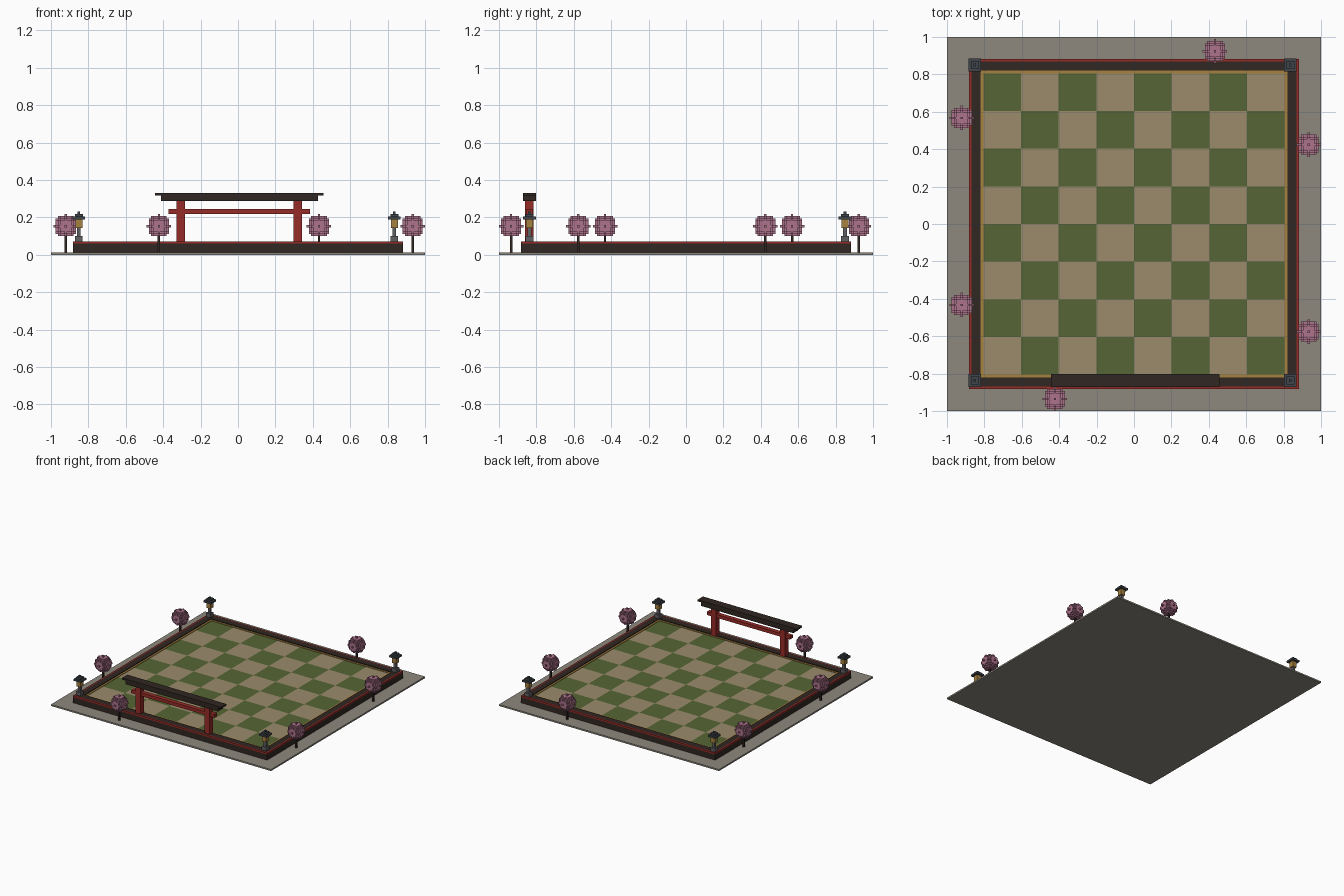
import bpy, bmesh
from mathutils import Vector

if "Cube" in bpy.data.objects:
    bpy.data.objects.remove(bpy.data.objects["Cube"])


def mat(name, r, g, b):
    m = bpy.data.materials.new(name)
    m.diffuse_color = (r, g, b, 1)
    m.use_nodes = True
    m.node_tree.nodes["Principled BSDF"].inputs["Base Color"].default_value = m.diffuse_color
    return m


STONE = mat("pale_stone", 0.27, 0.25, 0.21)
DARK = mat("dark_wood", 0.03, 0.02, 0.016)
RED = mat("red_lacquer", 0.30, 0.025, 0.02)
GOLD = mat("gold", 0.38, 0.22, 0.05)
GREEN = mat("moss_green", 0.09, 0.13, 0.035)
TAN = mat("tan_straw", 0.33, 0.26, 0.15)
GREY = mat("lantern_stone", 0.12, 0.12, 0.13)
ROOF = mat("lantern_roof", 0.05, 0.06, 0.07)
PINK = mat("blossom_pink", 0.42, 0.17, 0.26)


def finish(name, bm, *mats):
    bmesh.ops.recalc_face_normals(bm, faces=bm.faces)
    me = bpy.data.meshes.new(name)
    bm.to_mesh(me)
    bm.free()
    for m in mats:
        me.materials.append(m)
    ob = bpy.data.objects.new(name, me)
    bpy.context.collection.objects.link(ob)
    return ob


def box(name, x, y, z, material):
    """Box from (min, max) pairs."""
    bm = bmesh.new()
    bmesh.ops.create_cube(bm, size=1)
    for v in bm.verts:
        v.co = Vector([(a + b) / 2 + c * (b - a) for (a, b), c in zip((x, y, z), v.co)])
    return finish(name, bm, material)


def post(name, cx, cy, w, z0, z1, material):
    return box(name, (cx - w / 2, cx + w / 2), (cy - w / 2, cy + w / 2), (z0, z1), material)


def ring(name, outer, inner, z0, z1, material):
    """Square frame with a rectangular section."""
    bm = bmesh.new()
    loops = [[bm.verts.new((sx * r, sy * r, z)) for sx, sy in ((-1, -1), (1, -1), (1, 1), (-1, 1))]
             for r, z in ((outer, z0), (outer, z1), (inner, z1), (inner, z0))]
    for k in range(4):
        a, b = loops[k], loops[(k + 1) % 4]
        for i in range(4):
            j = (i + 1) % 4
            bm.faces.new((a[i], a[j], b[j], b[i]))
    return finish(name, bm, material)


# Ground slab and raised board frame
BASE, TOP, FLOOR = 0.0125, 0.071, 0.061
box("ground_slab", (-1, 1), (-1, 1), (0, BASE), STONE)
ring("frame_wall", 0.882, 0.82, BASE, 0.059, DARK)
ring("frame_cap", 0.87, 0.82, 0.059, TOP, DARK)
ring("red_trim", 0.882, 0.87, 0.059, TOP, RED)
ring("gold_trim", 0.82, 0.805, BASE, 0.065, GOLD)

# Chequered playing surface
bm = bmesh.new()
bmesh.ops.create_grid(bm, x_segments=8, y_segments=8, size=0.805)
for v in bm.verts:
    v.co.z = FLOOR
for f in bm.faces:
    c = f.calc_center_median()
    f.material_index = (int((c.x + 0.805) / 0.20125) + int((c.y + 0.805) / 0.20125)) % 2
finish("board_squares", bm, TAN, GREEN)

# Gate at the front
GY = -0.837
for side, x in (("left", -0.307), ("right", 0.32)):
    post("gate_post_" + side, x, GY, 0.045, TOP - 0.01, 0.288, RED)
box("gate_tie_beam", (-0.372, 0.384), (GY - 0.018, GY + 0.018), (0.218, 0.245), RED)
box("gate_lintel", (-0.413, 0.427), (GY - 0.034, GY + 0.034), (0.287, 0.317), DARK)
box("gate_roof", (-0.445, 0.456), (GY - 0.035, GY + 0.035), (0.317, 0.33), DARK)

# Corner lanterns
LANTERN = (("base", 0.041, TOP - 0.001, 0.1, GREY), ("stem", 0.02, 0.1, 0.142, GREY),
           ("light", 0.037, 0.142, 0.189, GOLD), ("eaves", 0.068, 0.189, 0.204, ROOF),
           ("roof", 0.042, 0.204, 0.218, ROOF), ("finial", 0.014, 0.218, 0.23, ROOF))
n = 0
for x in (-0.851, 0.836):
    for y in (-0.837, 0.85):
        n += 1
        for part, w, z0, z1, m in LANTERN:
            post(f"lantern_{part}_{n}", x, y, w, z0, z1, m)


def blossom(name, cx, cy, cz, s, r=5):
    """Ball of small cubes, outer faces only."""
    def inside(p):
        return p.length_squared <= r * r + 0.01
    bm = bmesh.new()
    span = range(-r, r + 1)
    for p in (Vector((i, j, k)) for i in span for j in span for k in span):
        if not inside(p):
            continue
        for axis in range(3):
            for sign in (-1, 1):
                d = Vector((0, 0, 0))
                d[axis] = sign
                if inside(p + d):
                    continue
                u, v = Vector((0, 0, 0)), Vector((0, 0, 0))
                u[(axis + 1) % 3] = 0.5
                v[(axis + 2) % 3] = 0.5 * sign
                mid = p + d * 0.5
                bm.faces.new([bm.verts.new(Vector((cx, cy, cz)) + q * s)
                              for q in (mid - u - v, mid + u - v, mid + u + v, mid - u + v)])
    bmesh.ops.remove_doubles(bm, verts=bm.verts, dist=s * 0.1)
    return finish(name, bm, PINK)


# Blossom trees around the border
TREES = ((-0.921, 0.567), (-0.921, -0.433), (0.934, 0.424), (0.934, -0.576),
         (0.433, 0.924), (-0.423, -0.935))
for i, (x, y) in enumerate(TREES, 1):
    post(f"tree_trunk_{i}", x, y, 0.013, BASE, 0.1, DARK)
    blossom(f"tree_blossom_{i}", x, y, 0.153, 0.0119)
